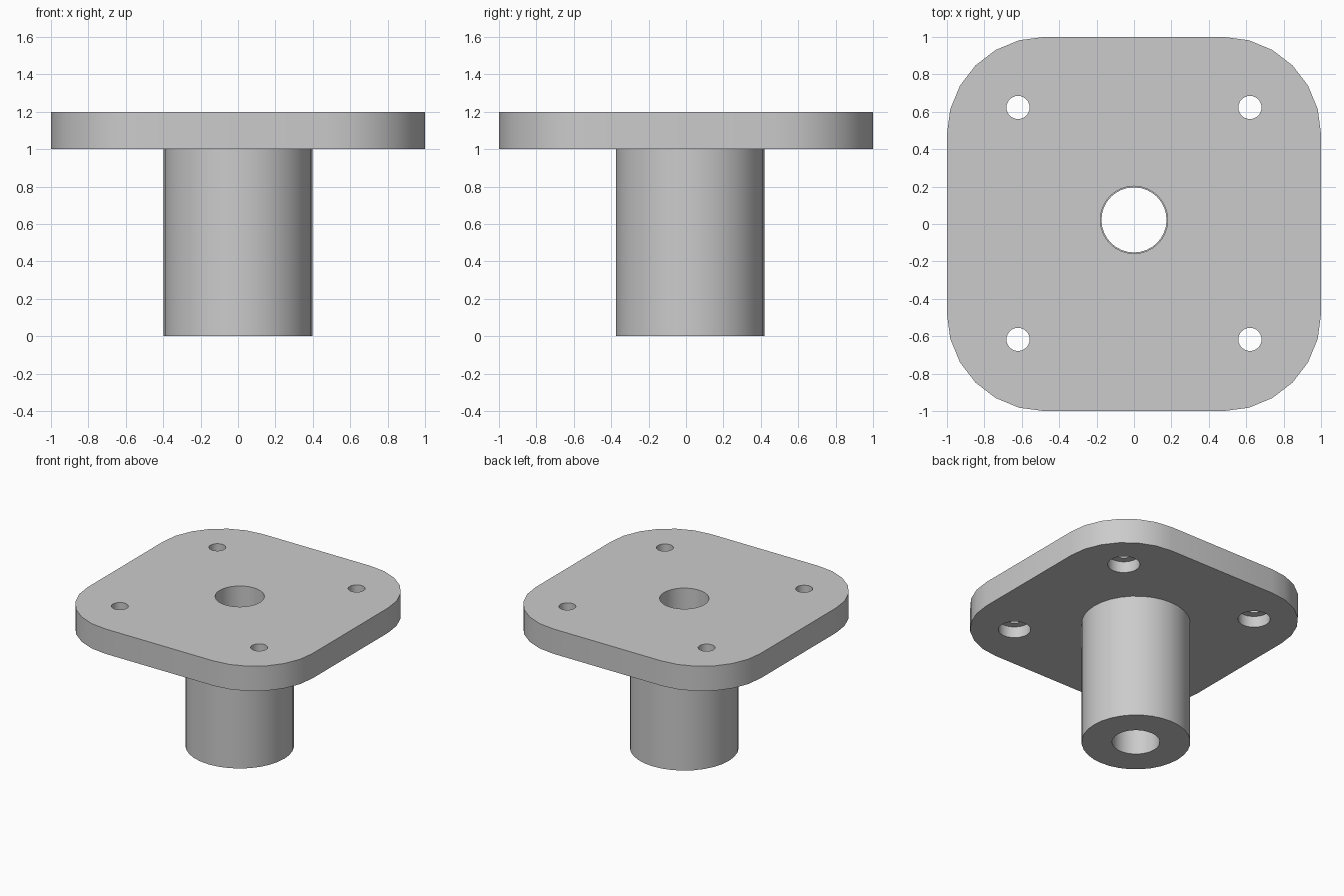
import bpy
import bmesh
from math import cos, sin, pi, radians

cube = bpy.data.objects.get("Cube")
if cube:
    bpy.data.objects.remove(cube, do_unlink=True)

grey = bpy.data.materials.new("plain grey")
grey.use_nodes = True
grey.diffuse_color = (0.6, 0.6, 0.6, 1)
grey.node_tree.nodes["Principled BSDF"].inputs["Base Color"].default_value = (0.6, 0.6, 0.6, 1)

PLATE_BOTTOM, PLATE_TOP = 1.0, 1.2
CORNER = 0.52
CENTRE_Y = 0.022
HOLE = 0.62


def prism(name, outline, z0, z1):
    """Extrude a closed 2D outline from z0 to z1."""
    bm = bmesh.new()
    base = bm.faces.new([bm.verts.new((x, y, z0)) for x, y in outline])
    top = bmesh.ops.extrude_face_region(bm, geom=[base])
    verts = [v for v in top["geom"] if isinstance(v, bmesh.types.BMVert)]
    bmesh.ops.translate(bm, verts=verts, vec=(0, 0, z1 - z0))
    bmesh.ops.recalc_face_normals(bm, faces=bm.faces)
    mesh = bpy.data.meshes.new(name)
    bm.to_mesh(mesh)
    bm.free()
    mesh.materials.append(grey)
    ob = bpy.data.objects.new(name, mesh)
    bpy.context.collection.objects.link(ob)
    return ob


def arc(cx, cy, r, start, sweep, steps):
    return [(cx + r * cos(start + sweep * i / steps),
             cy + r * sin(start + sweep * i / steps)) for i in range(steps + 1)]


def cylinder(name, x, y, r, z0, z1, sides=32):
    return prism(name, arc(x, y, r, 0, 2 * pi, sides)[:-1], z0, z1)


def cut(target, cutter):
    """Subtract the cutter from the target, then discard it."""
    cutter.hide_render = True
    mod = target.modifiers.new("cut", 'BOOLEAN')
    mod.operation = 'DIFFERENCE'
    mod.solver = 'EXACT'
    mod.object = cutter
    bpy.context.view_layer.objects.active = target
    bpy.ops.object.modifier_apply(modifier=mod.name)
    bpy.data.objects.remove(cutter, do_unlink=True)


# Rounded square flange plate
outline = []
inner = 1 - CORNER
for i, (sx, sy) in enumerate([(1, 1), (-1, 1), (-1, -1), (1, -1)]):
    outline += arc(sx * inner, sy * inner, CORNER, i * pi / 2, pi / 2, 6)
plate = prism("flange_plate", outline, PLATE_BOTTOM, PLATE_TOP)

# Central bore, and bolt holes counterbored from below
cut(plate, cylinder("plate_bore", 0, CENTRE_Y, 0.18, 0.9, 1.3))
for sx in (-1, 1):
    for sy in (-1, 1):
        x, y = sx * HOLE, sy * HOLE + 0.003
        cut(plate, cylinder("bolt_hole", x, y, 0.062, 0.9, 1.3, 24))
        cut(plate, cylinder("counterbore", x, y, 0.118, 0.9, PLATE_BOTTOM + 0.09, 24))

# Hollow stem below the plate
stem = cylinder("hollow_stem", 0, CENTRE_Y, 0.397, 0, PLATE_BOTTOM)
cut(stem, cylinder("stem_bore", 0, CENTRE_Y, 0.174, -0.1, 1.1))

# Smooth curved walls, crisp rims
for ob in (plate, stem):
    bpy.ops.object.select_all(action='DESELECT')
    ob.select_set(True)
    bpy.context.view_layer.objects.active = ob
    bpy.ops.object.shade_smooth_by_angle(angle=radians(30))
